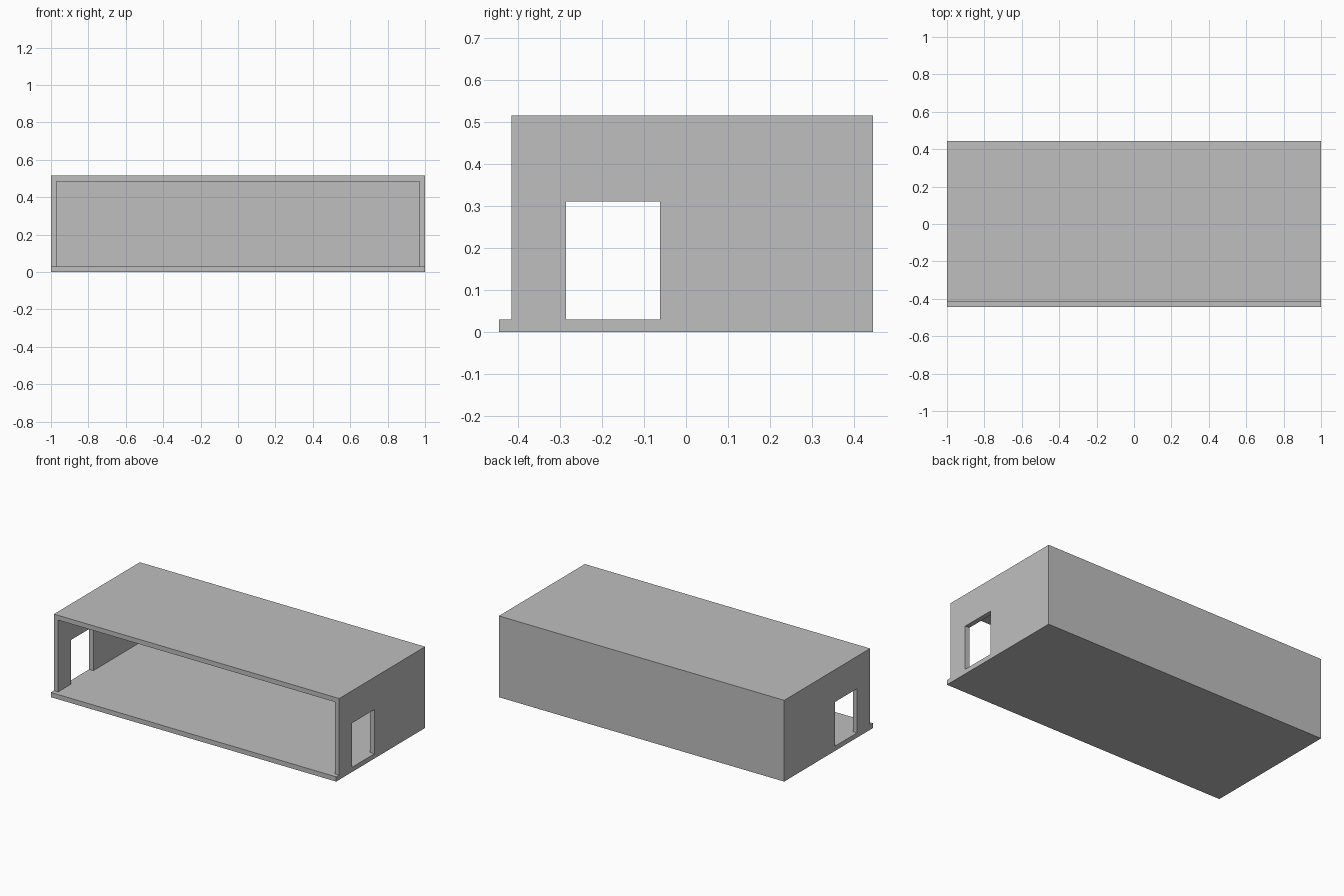
import bpy
from mathutils import Vector

cube = bpy.data.objects.get("Cube")
if cube:
    bpy.data.objects.remove(cube, do_unlink=True)

# Overall dimensions
HALF_X, HALF_Y, TOP, WALL = 1.0, 0.445, 0.515, 0.03
FRONT = -HALF_Y + WALL      # walls and roof stop behind the floor's front lip
OVER = 0.2                  # how far cutters reach past the shell

grey = bpy.data.materials.new("plain_grey")
grey.use_nodes = True
colour = (0.52, 0.52, 0.52, 1)
grey.diffuse_color = colour
grey.node_tree.nodes["Principled BSDF"].inputs["Base Color"].default_value = colour


def box(name, low, high):
    """Box between two opposite corners."""
    low, high = Vector(low), Vector(high)
    bpy.ops.mesh.primitive_cube_add(size=1, location=(low + high) / 2)
    obj = bpy.context.object
    obj.name = obj.data.name = name
    obj.scale = high - low
    bpy.ops.object.transform_apply(location=True, scale=True)
    return obj


def cut(target, cutter):
    """Subtract a box from the target, then discard it."""
    cutter.hide_render = True
    mod = target.modifiers.new(cutter.name, "BOOLEAN")
    mod.operation, mod.solver, mod.object = "DIFFERENCE", "EXACT", cutter
    bpy.context.view_layer.objects.active = target
    bpy.ops.object.modifier_apply(modifier=mod.name)
    bpy.data.objects.remove(cutter, do_unlink=True)


# Solid block that becomes the floor, walls and roof
shell = box("room_shell", (-HALF_X, -HALF_Y, 0), (HALF_X, HALF_Y, TOP))

# Step at the front leaves the floor lip
cut(shell, box("lip_cutter", (-HALF_X - OVER, -HALF_Y - OVER, WALL),
               (HALF_X + OVER, FRONT, TOP + OVER)))

# Hollow interior, open at the front
cut(shell, box("interior_cutter", (-HALF_X + WALL, -HALF_Y - OVER, WALL),
               (HALF_X - WALL, HALF_Y - WALL, TOP - WALL)))

# Doorways straight through both side walls
cut(shell, box("doorway_cutter", (-HALF_X - OVER, -0.285, WALL),
               (HALF_X + OVER, -0.062, 0.31)))

shell.data.materials.clear()
shell.data.materials.append(grey)
for face in shell.data.polygons:
    face.material_index = 0
    face.use_smooth = False
